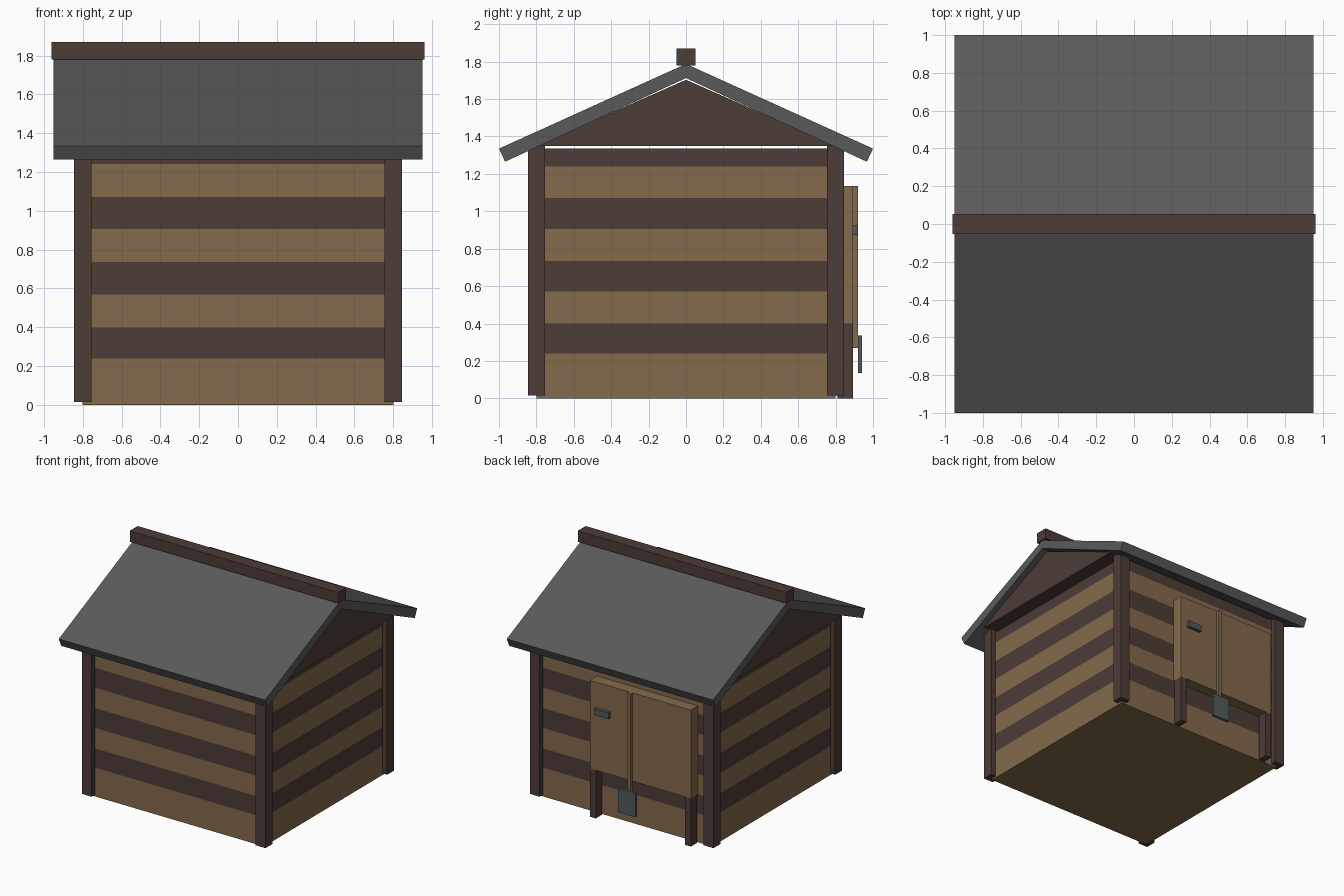
import bpy
import bmesh
from mathutils import Vector

if "Cube" in bpy.data.objects:
    bpy.data.objects.remove(bpy.data.objects["Cube"], do_unlink=True)


def material(name, rgb):
    mat = bpy.data.materials.new(name)
    mat.use_nodes = True
    color = (*rgb, 1)
    mat.diffuse_color = color
    bsdf = next(n for n in mat.node_tree.nodes if n.type == 'BSDF_PRINCIPLED')
    bsdf.inputs["Base Color"].default_value = color
    return mat


TAN = material("light_wood", (0.231, 0.144, 0.072))
DARK = material("dark_wood", (0.074, 0.045, 0.037))
ROOF = material("roof_grey", (0.102, 0.102, 0.102))
METAL = material("metal_grey", (0.085, 0.1, 0.105))


def finish(name, bm, *mats):
    bmesh.ops.recalc_face_normals(bm, faces=bm.faces)
    mesh = bpy.data.meshes.new(name)
    bm.to_mesh(mesh)
    bm.free()
    for mat in mats:
        mesh.materials.append(mat)
    obj = bpy.data.objects.new(name, mesh)
    bpy.context.collection.objects.link(obj)
    return obj


def box_mesh(xs, ys, zs):
    bm = bmesh.new()
    bmesh.ops.create_cube(bm, size=1)
    low, high = (Vector(p) for p in zip(xs, ys, zs))
    for v in bm.verts:
        v.co = (low + high) / 2 + v.co * (high - low)
    return bm


def box(name, xs, ys, zs, mat):
    return finish(name, box_mesh(xs, ys, zs), mat)


def prism(name, profile, half, mat):
    """Extrude a (y, z) profile along x, from -half to half."""
    bm = bmesh.new()
    face = bm.faces.new([bm.verts.new((-half, y, z)) for y, z in profile])
    out = bmesh.ops.extrude_face_region(bm, geom=[face])
    verts = [g for g in out["geom"] if isinstance(g, bmesh.types.BMVert)]
    bmesh.ops.translate(bm, vec=(2 * half, 0, 0), verts=verts)
    return finish(name, bm, mat)


# Striped walls: cut at each band edge, then alternate the colours
bands = [0.24, 0.40, 0.57, 0.735, 0.905, 1.07, 1.24]
bm = box_mesh((-0.8, 0.8), (-0.8, 0.8), (0, 1.335))
for z in bands:
    bmesh.ops.bisect_plane(bm, geom=bm.verts[:] + bm.edges[:] + bm.faces[:],
                           plane_co=(0, 0, z), plane_no=(0, 0, 1))
for f in bm.faces:
    height = f.calc_center_median().z
    f.material_index = sum(height > z for z in bands) % 2
finish("walls", bm, TAN, DARK)

# Corner posts
for sx, side in ((-1, "right"), (1, "left")):
    for sy, end in ((-1, "front"), (1, "back")):
        box(f"{end}_{side}_post", sorted((sx * 0.755, sx * 0.845)),
            sorted((sy * 0.755, sy * 0.845)), (0.015, 1.35), DARK)

# Gable block, roof slopes and ridge beam
prism("gable", [(-0.8, 1.35), (0.8, 1.35), (0, 1.703)], 0.9, DARK)
for s, end in ((-1, "front"), (1, "back")):
    prism(f"{end}_roof",
          [(0, 1.788), (s, 1.335), (s * 0.967, 1.265), (0, 1.712)], 0.95, ROOF)
box("ridge_beam", (-0.96, 0.96), (-0.052, 0.052), (1.78, 1.87), DARK)

# Hatch on the back wall, with legs and fittings
box("hatch", (-0.67, 0.26), (0.8, 0.893), (0.4, 1.135), TAN)
for x, side in ((-0.67, "right"), (0.205, "left")):
    box(f"hatch_{side}_leg", (x, x + 0.055), (0.81, 0.893), (0, 0.4), DARK)
box("hatch_batten", (-0.135, -0.105), (0.893, 0.92), (0.27, 1.135), TAN)
box("hatch_handle", (0.07, 0.2), (0.893, 0.92), (0.872, 0.925), METAL)
box("hatch_plate", (-0.195, -0.035), (0.92, 0.942), (0.135, 0.335), METAL)
